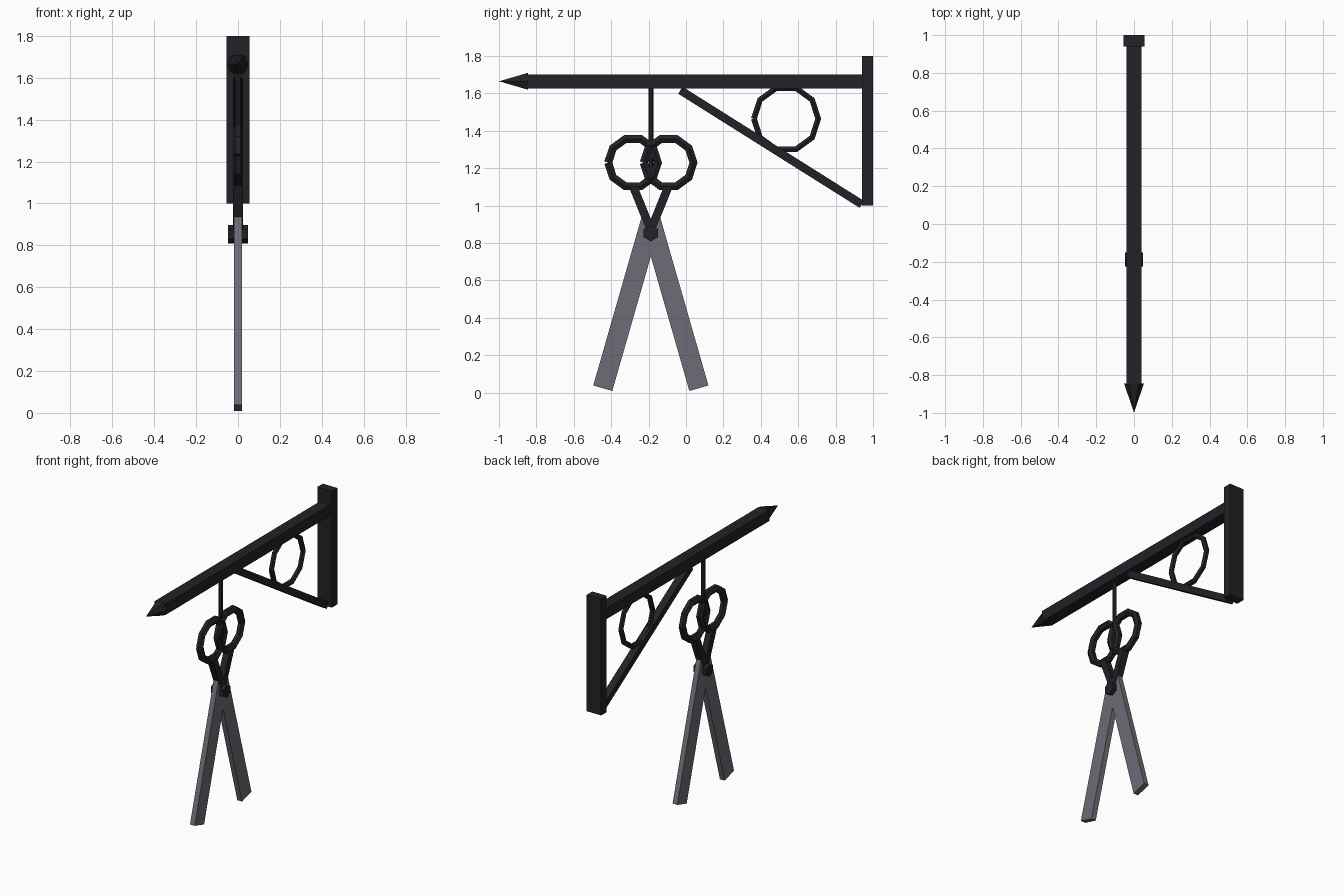
import bpy, math
from mathutils import Vector

if "Cube" in bpy.data.objects:
    bpy.data.objects.remove(bpy.data.objects["Cube"])


def material(name, rgb):
    m = bpy.data.materials.new(name)
    m.diffuse_color = (*rgb, 1)
    m.use_nodes = True
    m.node_tree.nodes["Principled BSDF"].inputs["Base Color"].default_value = m.diffuse_color
    return m


IRON = material("black_iron", (0.016, 0.016, 0.02))
STEEL = material("steel", (0.15, 0.155, 0.18))


def finish(name, mat):
    o = bpy.context.object
    o.name = name
    o.data.materials.append(mat)
    return o


def box(name, loc, size, mat, tilt=0):
    bpy.ops.mesh.primitive_cube_add(size=1, location=loc, rotation=(tilt, 0, 0))
    o = finish(name, mat)
    o.scale = size
    return o


def bar(name, a, b, width, thick, mat):
    """Flat bar between two (y, z) points."""
    (ya, za), (yb, zb) = a, b
    return box(name, (0, (ya + yb) / 2, (za + zb) / 2),
               (thick, width, math.hypot(yb - ya, zb - za)), mat,
               math.atan2(ya - yb, zb - za))


def rod(name, a, b, r, mat, sides=6):
    """Faceted rod between two points."""
    a, b = Vector(a), Vector(b)
    bpy.ops.mesh.primitive_cylinder_add(vertices=sides, radius=r, depth=(b - a).length,
                                        location=(a + b) / 2)
    o = finish(name, mat)
    o.rotation_euler = (b - a).to_track_quat('Z', 'Y').to_euler()
    return o


def ring(name, y, z, radius, r):
    """Ten-sided bent ring, left open at its seam like a bent bar."""
    cu = bpy.data.curves.new(name, 'CURVE')
    cu.dimensions = '3D'
    cu.bevel_depth = r
    cu.bevel_resolution = 1
    cu.use_fill_caps = True
    sp = cu.splines.new('POLY')
    sp.points.add(10)
    sp.use_smooth = False
    for i, p in enumerate(sp.points):
        t = math.pi + i * math.tau / 10
        p.co = (0, y + radius * math.cos(t), z + radius * math.sin(t), 1)
    cu.materials.append(IRON)
    o = bpy.data.objects.new(name, cu)
    bpy.context.collection.objects.link(o)


# Wall bracket
box("wall_plate", (0, 0.97, 1.4), (0.11, 0.06, 0.8), IRON)
box("beam", (0, 0.05, 1.665), (0.08, 1.8, 0.075), IRON)
bar("brace", (-0.03, 1.617), (0.94, 1.007), 0.044, 0.05, IRON)
ring("bracket_ring", 0.535, 1.465, 0.172, 0.018)

# Pointed beam end
bpy.ops.mesh.primitive_cone_add(vertices=6, radius1=0.052, depth=0.155,
                                location=(0, -0.9225, 1.665),
                                rotation=(math.pi / 2, 0, 0))
tip = finish("beam_tip", IRON)
tip.rotation_euler = (math.pi / 2, math.pi / 2, 0)

# Hanging scissors
CY = -0.188
rod("hanger", (0, CY, 1.14), (0, CY, 1.64), 0.013, IRON)
for side, s in (("left", -1), ("right", 1)):
    ring(side + "_handle", CY + s * 0.095, 1.23, 0.133, 0.025)
    bar(side + "_shank", (CY + s * 0.093, 1.1), (CY, 0.87), 0.045, 0.046, IRON)
    bar(side + "_blade", (CY + s * 0.257, 0.024), (CY, 0.92), 0.106, 0.036, STEEL)
rod("pivot", (-0.047, CY, 0.853), (0.047, CY, 0.853), 0.044, IRON)
